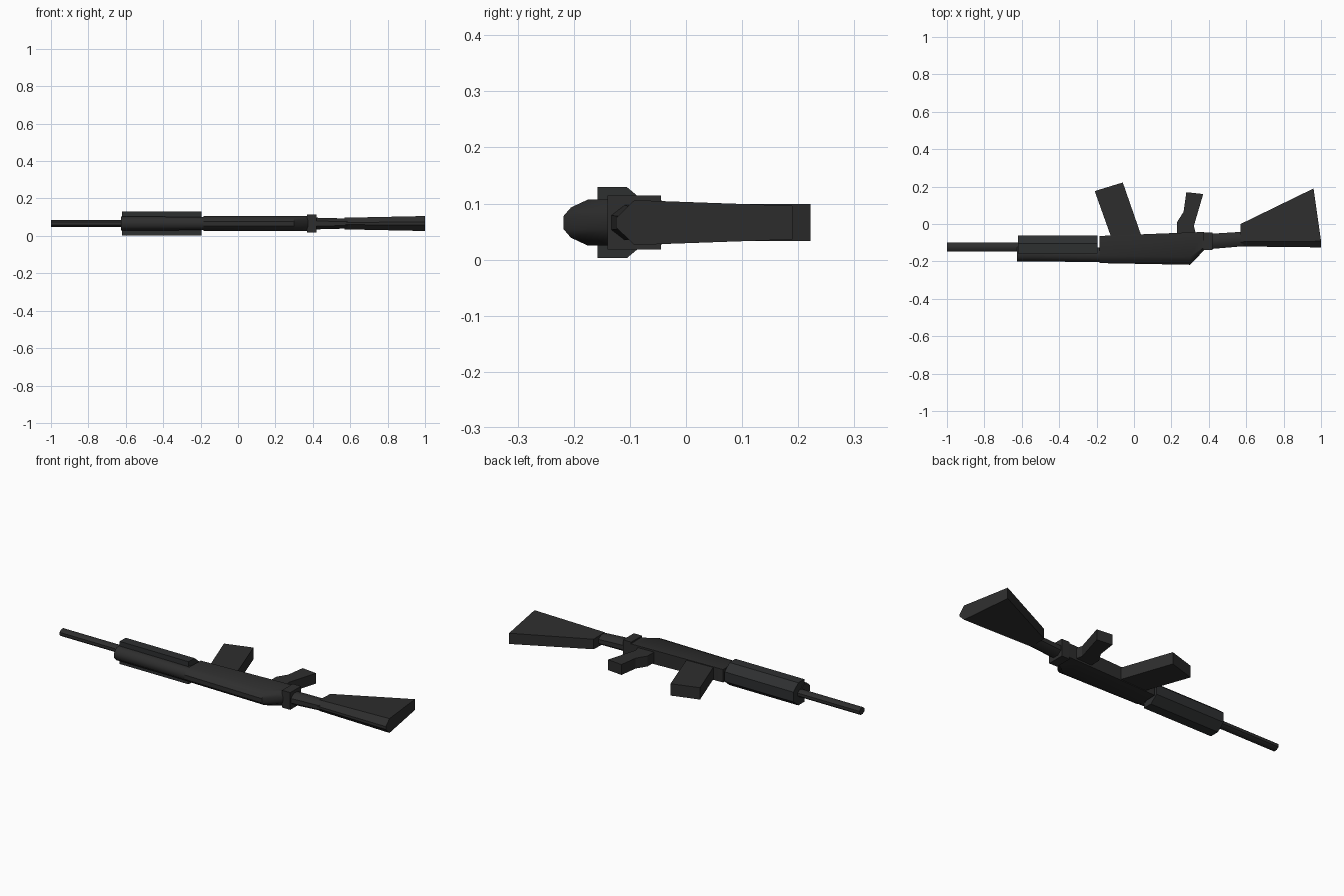
import bpy, bmesh, math

if "Cube" in bpy.data.objects:
    bpy.data.objects.remove(bpy.data.objects["Cube"])

ZC = 0.066  # the mirror plane of the rifle, which lies on its side


def material(name, rgb):
    m = bpy.data.materials.new(name)
    m.diffuse_color = (*rgb, 1)
    m.use_nodes = True
    m.node_tree.nodes["Principled BSDF"].inputs["Base Color"].default_value = m.diffuse_color
    return m


BLACK = material("matte black", (0.027, 0.027, 0.027))
GREY = material("dark slate", (0.027, 0.029, 0.030))


def loft(name, rings, mat=BLACK, smooth=0):
    """Skin a list of equal-length rings of 3D points and cap both ends."""
    bm = bmesh.new()
    rows = [[bm.verts.new(p) for p in ring] for ring in rings]
    n = len(rows[0])
    for a, b in zip(rows, rows[1:]):
        for i in range(n):
            j = (i + 1) % n
            bm.faces.new((a[i], a[j], b[j], b[i]))
    bm.faces.new(rows[0])
    bm.faces.new(rows[-1])
    bmesh.ops.recalc_face_normals(bm, faces=bm.faces)
    me = bpy.data.meshes.new(name)
    bm.to_mesh(me)
    bm.free()
    ob = bpy.data.objects.new(name, me)
    bpy.context.collection.objects.link(ob)
    me.materials.append(mat)
    if smooth:
        bpy.ops.object.select_all(action='DESELECT')
        ob.select_set(True)
        bpy.context.view_layer.objects.active = ob
        bpy.ops.object.shade_smooth_by_angle(angle=math.radians(smooth))
    return ob


def section(x, half):
    """Mirror (y, half width) pairs about ZC into a closed ring at x."""
    return ([(x, y, ZC + w) for y, w in half] +
            [(x, y, ZC - w) for y, w in reversed(half)])


def circle(x, y, ry, rz, n=8):
    return [(x, y + ry * math.cos(math.tau * (i + .5) / n),
             ZC + rz * math.sin(math.tau * (i + .5) / n)) for i in range(n)]


def plate(name, pts, half, mat=BLACK):
    """Extrude an xy outline symmetrically about ZC."""
    return loft(name, [[(x, y, ZC + s * half) for x, y in pts] for s in (-1, 1)], mat)


# barrel
loft("barrel", [circle(x, -0.123, 0.025, 0.02) for x in (-1, -0.60)], BLACK, 50)

# chamfered handguard and the rounded tube set into it
guard = [(-0.158, 0.063), (-0.105, 0.063), (-0.062, 0.027)]
loft("handguard", [section(x, guard) for x in (-0.62, -0.195)], GREY)
loft("gas_tube", [circle(-0.625, -0.160, 0.043, 0.040),
                  circle(-0.53, -0.160, 0.043, 0.040),
                  circle(-0.15, -0.165, 0.043, 0.038)], BLACK, 50)

# receiver with rounded cover and sloped rear
loft("receiver", [
    section(-0.185, [(-0.209, 0.012), (-0.196, 0.027), (-0.170, 0.039), (-0.064, 0.036)]),
    section(0.30, [(-0.218, 0.012), (-0.205, 0.027), (-0.175, 0.041), (-0.045, 0.039)]),
    section(0.375, [(-0.140, 0.012), (-0.135, 0.027), (-0.125, 0.041), (-0.043, 0.039)]),
], BLACK, 40)

# rear block joining receiver and stock
plate("rear_block", [(0.37, -0.14), (0.42, -0.14), (0.42, -0.045), (0.37, -0.045)],
      0.048)

# stock neck
loft("stock_neck", [circle(0.41, -0.093, 0.044, 0.034),
                    circle(0.585, -0.080, 0.042, 0.029)], BLACK, 50)

# stock: pointed along the top edge, flaring toward the butt
front = section(0.57, [(-0.120, 0.006), (-0.095, 0.031), (0.0, 0.028)])
butt = section(1.0, [(-0.125, 0.008), (-0.092, 0.040), (0.19, 0.030)])
butt = [(0.96 if y > 0 else x, y, z) for x, y, z in butt]
loft("stock", [front, butt])

# magazine and pistol grip
plate("magazine", [(-0.21, 0.176), (-0.06, 0.222), (0.045, -0.08), (-0.115, -0.09)],
      0.033)
plate("pistol_grip", [(0.23, -0.07), (0.335, -0.07), (0.32, -0.01), (0.37, 0.160),
                      (0.28, 0.170), (0.265, 0.065), (0.23, 0.01)], 0.029)
